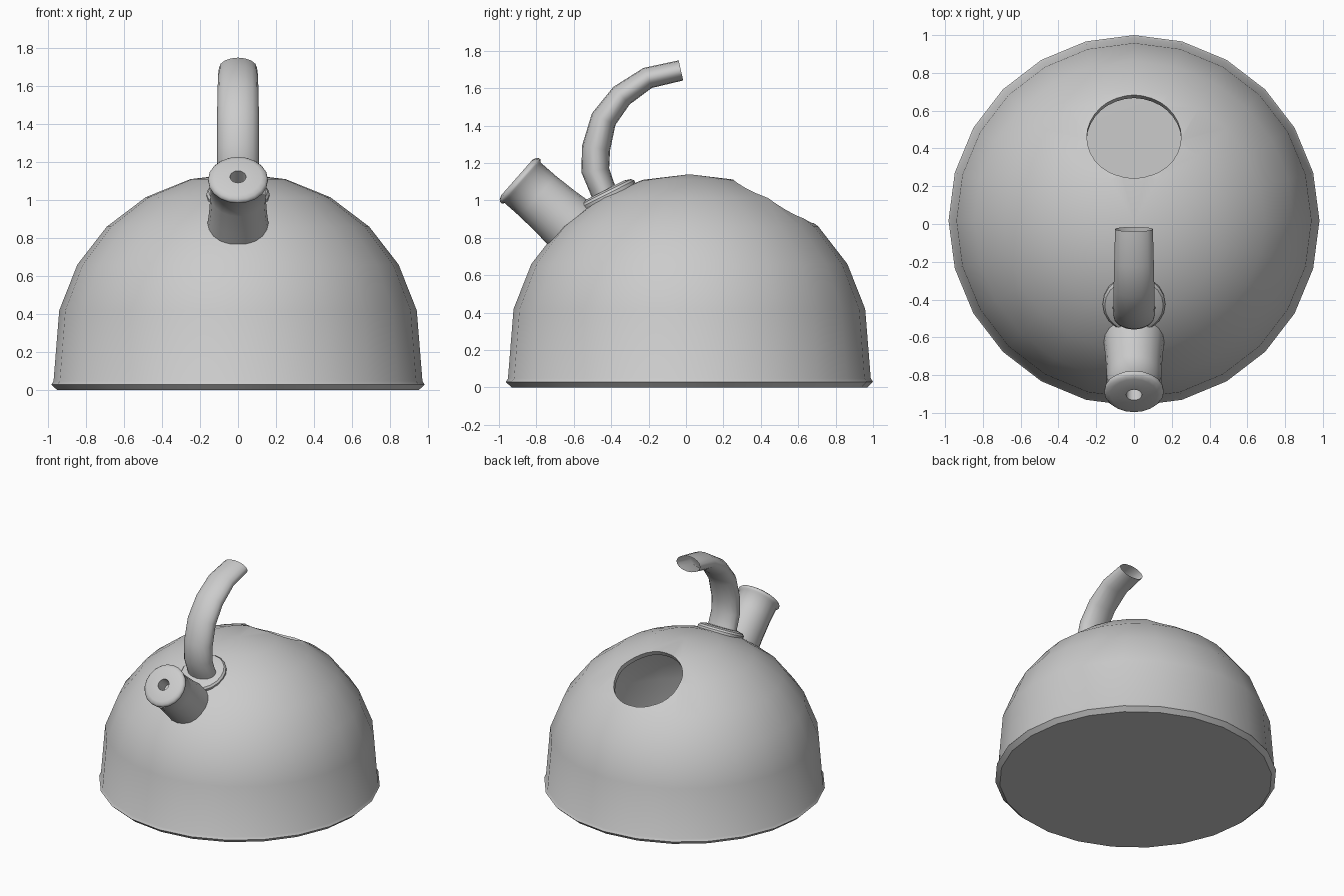
import bpy, bmesh
from math import pi, cos, sin, radians
from mathutils import Vector

if "Cube" in bpy.data.objects:
    bpy.data.objects.remove(bpy.data.objects["Cube"])


def finish(name, bm, angle=35):
    bmesh.ops.recalc_face_normals(bm, faces=bm.faces)
    mesh = bpy.data.meshes.new(name)
    bm.to_mesh(mesh)
    bm.free()
    obj = bpy.data.objects.new(name, mesh)
    bpy.context.collection.objects.link(obj)
    smooth(obj, angle)
    return obj


def smooth(obj, angle=35):
    bpy.ops.object.select_all(action='DESELECT')
    obj.select_set(True)
    bpy.context.view_layer.objects.active = obj
    bpy.ops.object.shade_smooth_by_angle(angle=radians(angle))


def skin(bm, rings):
    for a, b in zip(rings, rings[1:]):
        n = max(len(a), len(b))
        for i in range(n):
            j = (i + 1) % n
            if len(a) == 1:
                bm.faces.new((a[0], b[i], b[j]))
            elif len(b) == 1:
                bm.faces.new((a[i], a[j], b[0]))
            else:
                bm.faces.new((a[i], a[j], b[j], b[i]))


def lathe(name, profile, sides, origin=(0, 0, 0), axis=(0, 0, 1), angle=35):
    """Spin (radius, height) points around an axis; radius 0 becomes a pole."""
    bm = bmesh.new()
    rot = Vector((0, 0, 1)).rotation_difference(Vector(axis))
    rings = []
    for r, h in profile:
        pts = [(0, 0, h)] if r == 0 else [
            (r * cos(2 * pi * i / sides), r * sin(2 * pi * i / sides), h) for i in range(sides)]
        rings.append([bm.verts.new(rot @ Vector(p) + Vector(origin)) for p in pts])
    skin(bm, rings)
    return finish(name, bm, angle)


# Domed body with flat base
body = lathe("kettle_body", [
    (0, 0), (0.95, 0), (0.982, 0.03), (0.97, 0.048), (0.94, 0.42), (0.845, 0.66),
    (0.69, 0.86), (0.485, 1.015), (0.25, 1.11), (0, 1.14)], 24, (0, 0.018, 0))

# Round filling hole cut through the thin wall
cutter = lathe("hole_cutter", [(0, -0.2), (0.25, -0.2), (0.25, 0.2), (0, 0.2)], 32,
               (0, 0.465, 1.0), (0, 0.47, 0.88))
cutter.hide_render = True
wall = body.modifiers.new("wall", 'SOLIDIFY')
wall.thickness = 0.035
wall.offset = -1
cut = body.modifiers.new("hole", 'BOOLEAN')
cut.object = cutter
cut.operation = 'DIFFERENCE'
cut.solver = 'EXACT'
bpy.context.view_layer.objects.active = body
for m in ("wall", "hole"):
    bpy.ops.object.modifier_apply(modifier=m)
bpy.data.objects.remove(cutter)
smooth(body)

# Spout with rolled rim and small whistle hole
lathe("spout", [
    (0, -0.1), (0.042, -0.1), (0.042, 0), (0.125, 0), (0.147, -0.008), (0.157, -0.02),
    (0.157, -0.032), (0.145, -0.042), (0.145, -0.15), (0.152, -0.28), (0.165, -0.42)],
    20, (0, -0.905, 1.122), (0, -0.75, 0.66), 50)

# Flange under the handle
lathe("handle_flange", [
    (0.163, -0.04), (0.166, 0), (0.155, 0.014), (0.12, 0.024), (0, 0.026)],
    20, (0, -0.425, 1.032), (0, -0.45, 0.89))

# Curved open-ended handle: (y, z, half width in x, half thickness)
path = [(-0.43, 1.02, 0.115, 0.07), (-0.45, 1.07, 0.112, 0.07), (-0.485, 1.16, 0.11, 0.075),
        (-0.481, 1.28, 0.11, 0.076), (-0.44, 1.435, 0.11, 0.07), (-0.345, 1.56, 0.108, 0.064),
        (-0.205, 1.655, 0.105, 0.058), (-0.027, 1.695, 0.10, 0.055)]
bm = bmesh.new()
rings = []
for k, (y, z, w, t) in enumerate(path):
    a, b = path[max(k - 1, 0)], path[min(k + 1, len(path) - 1)]
    d = Vector((0, b[0] - a[0], b[1] - a[1])).normalized()
    n = Vector((0, -d.z, d.y))
    ring = []
    for i in range(16):
        u = 2 * pi * i / 16
        ring.append(bm.verts.new(Vector((w * cos(u), y, z)) + n * t * sin(u)))
    rings.append(ring)
skin(bm, rings)
finish("handle", bm, 50)
